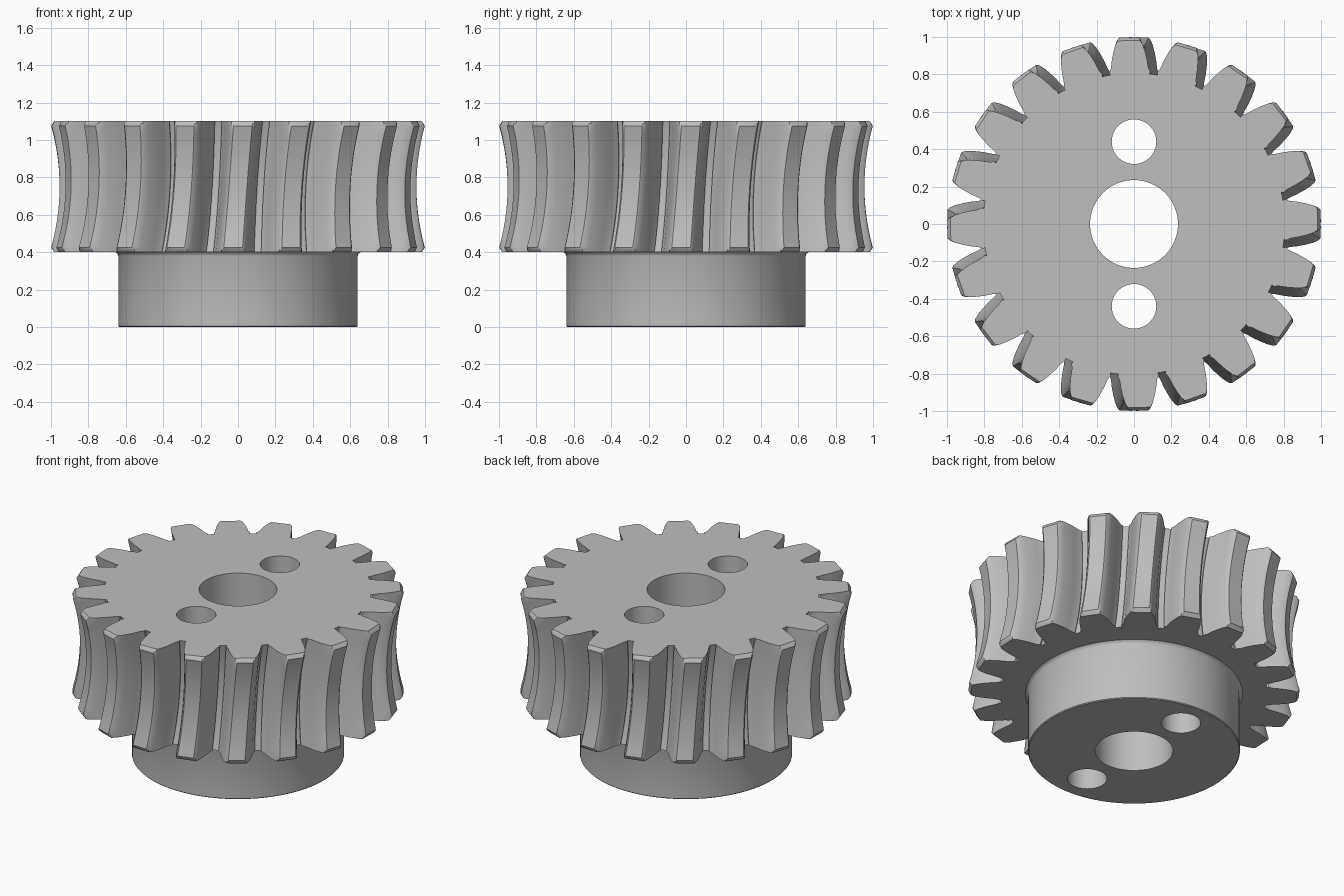
import bpy, bmesh, math
from math import sin, cos, pi, radians

cube = bpy.data.objects.get("Cube")
if cube:
    bpy.data.objects.remove(cube, do_unlink=True)

steel = bpy.data.materials.new("plain grey steel")
steel.use_nodes = True
GREY = (0.52, 0.52, 0.52, 1)
steel.diffuse_color = GREY
steel.node_tree.nodes["Principled BSDF"].inputs["Base Color"].default_value = GREY

TEETH = 20
BOTTOM, TOP = 0.40, 1.10
MID, HALF = (BOTTOM + TOP) / 2, (TOP - BOTTOM) / 2
TWIST = radians(1.6)          # turn of the teeth at either face
THROAT = 1.22                 # radius of the hollow across the rim
ROOT = 0.755                  # gap floor radius at mid height
# half tooth: (height above the gap floor, half width)
TOOTH = [(0.0, 0.112), (0.012, 0.103), (0.035, 0.094), (0.075, 0.089), (0.115, 0.081),
         (0.155, 0.070), (0.19, 0.058), (0.2, 0.048)]


def loft(name, rings):
    """Closed solid through a stack of equal rings."""
    bm = bmesh.new()
    rows = [[bm.verts.new(p) for p in ring] for ring in rings]
    n = len(rows[0])
    for a, b in zip(rows, rows[1:]):
        for i in range(n):
            j = (i + 1) % n
            bm.faces.new((a[i], a[j], b[j], b[i]))
    bm.faces.new(rows[0][::-1])
    bm.faces.new(rows[-1])
    mesh = bpy.data.meshes.new(name)
    bm.to_mesh(mesh)
    bm.free()
    obj = bpy.data.objects.new(name, mesh)
    bpy.context.collection.objects.link(obj)
    mesh.materials.append(steel)
    return obj


def circle(r, z, y=0, n=96):
    return [(r * cos(2 * pi * i / n), y + r * sin(2 * pi * i / n), z) for i in range(n)]


def tooth_ring(z):
    """Outline of the toothed rim at one height."""
    t = (z - MID) / HALF
    sag = THROAT - math.sqrt(THROAT ** 2 - (z - MID) ** 2)
    edge = max(0, abs(z - MID) - (HALF - 0.025))
    limit = 1.0 - 0.7 * edge
    outline = [(h, w) for h, w in TOOTH]
    outline = [(h, -w) for h, w in outline] + [(h, w) for h, w in reversed(outline)]
    ring = []
    for k in range(TEETH):
        centre = 2 * pi * k / TEETH + TWIST * t
        for h, w in outline:
            base = ROOT + h
            r = min(base + sag, limit)
            a = centre + w / base * (0.87 if h == 0 else 1)
            ring.append((r * cos(a), r * sin(a), z))
    return ring


# Hollow rim with slightly slanted teeth
heights = [BOTTOM, BOTTOM + 0.012, BOTTOM + 0.025]
steps = 14
low, high = BOTTOM + 0.025, TOP - 0.025
heights += [low + (high - low) * i / steps for i in range(1, steps)]
heights += [high, TOP - 0.012, TOP]
wheel = loft("toothed_wheel", [tooth_ring(z) for z in heights])

# Hub below with a small fillet under the wheel
hub = loft("hub", [circle(r, z) for r, z in
                   ((0.635, 0), (0.64, 0.005), (0.64, 0.38), (0.645, 0.392), (0.655, BOTTOM))])

# Centre bore and two pin holes, cut through both parts
holes = [("bore_cutter", 0.235, 0), ("back_pin_cutter", 0.119, 0.44),
         ("front_pin_cutter", 0.119, -0.44)]
cutters = [loft(n, [circle(r, -0.2, y, 64), circle(r, 1.4, y, 64)]) for n, r, y in holes]

for part in (wheel, hub):
    bpy.ops.object.select_all(action='DESELECT')
    part.select_set(True)
    bpy.context.view_layer.objects.active = part
    for cutter in cutters:
        mod = part.modifiers.new("hole", 'BOOLEAN')
        mod.operation, mod.solver, mod.object = 'DIFFERENCE', 'EXACT', cutter
        bpy.ops.object.modifier_apply(modifier=mod.name)
    bpy.ops.object.shade_smooth_by_angle(angle=radians(32))

for cutter in cutters:
    bpy.data.objects.remove(cutter, do_unlink=True)
